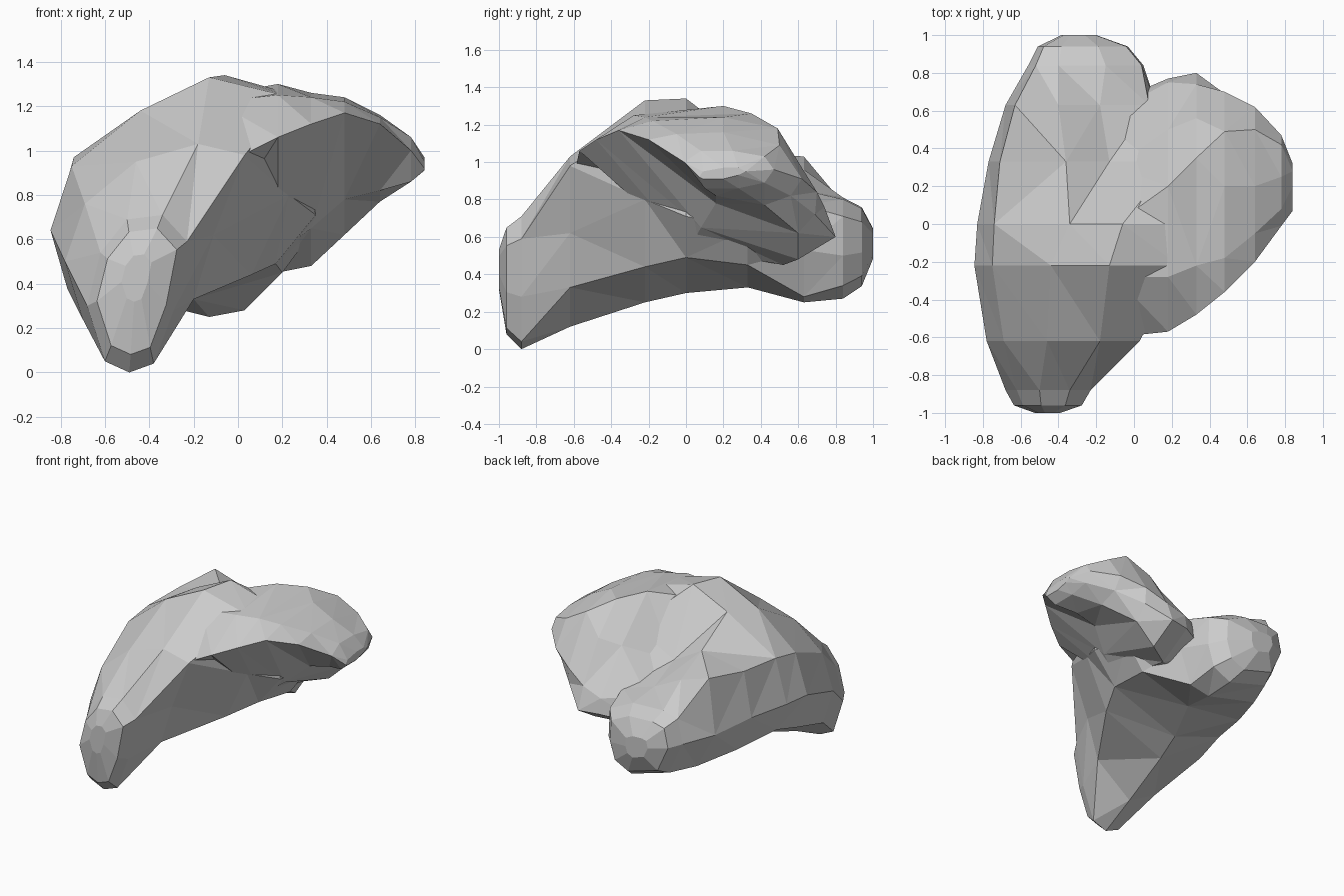
import bpy, bmesh
from mathutils import Vector


def section(axis, pos, pts):
    # Place a 2D outline on a plane across the x or y axis
    if axis == 'Y':
        return [Vector((a, pos, b)) for a, b in pts]
    return [Vector((pos, a, b)) for a, b in pts]


def shrink(ring, scale, offset):
    # Smaller copy of an outline, for rounding off an end
    mid = sum(ring, Vector()) / len(ring)
    return [mid.lerp(p, scale) + Vector(offset) for p in ring]


def loft(name, rings):
    # Skin closed outlines into a capped, faceted solid
    bm = bmesh.new()
    vs = [[bm.verts.new(p) for p in r] for r in rings]
    n = len(rings[0])
    for r, s in zip(vs, vs[1:]):
        for i in range(n):
            j = (i + 1) % n
            bm.faces.new((r[i], r[j], s[j], s[i]))
    bm.faces.new(vs[0])
    bm.faces.new(vs[-1])
    bmesh.ops.triangulate(bm, faces=bm.faces[:], quad_method='SHORT_EDGE')
    bmesh.ops.recalc_face_normals(bm, faces=bm.faces[:])
    me = bpy.data.meshes.new(name)
    bm.to_mesh(me)
    bm.free()
    ob = bpy.data.objects.new(name, me)
    bpy.context.collection.objects.link(ob)
    return ob


# Thick main lobe: outlines (x, z) from the front tail to the back knob
main = [
    (-0.88, [(-.68, .30), (-.62, .54), (-.50, .69), (-.34, .71),
             (-.23, .59), (-.29, .28), (-.38, .04), (-.49, .00), (-.60, .05)]),
    (-0.62, [(-.78, .50), (-.69, .76), (-.46, .95), (-.18, 1.03),
             (.03, .98), (-.11, .62), (-.20, .33), (-.48, .12), (-.70, .24)]),
    (-0.22, [(-.845, .64), (-.75, .93), (-.44, 1.18), (-.13, 1.33),
             (.24, 1.24), (.23, .80), (.06, .44), (-.42, .25), (-.77, .38)]),
    (0.00, [(-.83, .65), (-.74, .97), (-.34, 1.21), (-.06, 1.34),
            (.26, 1.25), (.35, .71), (.17, .49), (-.36, .30), (-.75, .44)]),
    (0.33, [(-.77, .66), (-.71, .99), (-.36, 1.05), (-.13, .92),
            (.20, 1.09), (.34, .64), (.20, .45), (-.20, .33), (-.65, .39)]),
    (0.63, [(-.68, .62), (-.63, 1.03), (-.40, .96), (-.18, .85),
            (.08, .77), (.12, .53), (.03, .28), (-.13, .25), (-.53, .35)]),
    (0.84, [(-.56, .60), (-.52, .78), (-.40, .81), (-.15, .80),
            (.04, .71), (.05, .50), (.00, .34), (-.14, .27), (-.45, .36)]),
]
rings = [section('Y', y, p) for y, p in main]
tail, knob = rings[0], rings[-1]
rings = ([shrink(tail, .3, (0, -.12, .07)), shrink(tail, .8, (0, -.08, .01))] + rings
         + [shrink(knob, .78, (-.02, .10, .0)), shrink(knob, .3, (-.05, .16, .0))])
lobe = loft("main_lobe", rings)

# Thinner side wing: outlines (y, z) from inside the main lobe to the tip
wing = [
    (-0.10, [(-.60, .92), (-.28, 1.22), (.00, 1.25), (.30, .90),
             (.60, .74), (.65, .55), (.48, .50), (.00, .62)]),
    (0.18, [(-.57, 1.06), (-.28, 1.25), (.20, 1.30), (.50, 1.01),
            (.75, .71), (.77, .60), (.52, .45), (.02, .54)]),
    (0.33, [(-.48, 1.12), (-.22, 1.24), (.35, 1.26), (.56, 1.05),
            (.74, .76), (.80, .60), (.60, .48), (.08, .65)]),
    (0.48, [(-.36, 1.17), (-.18, 1.22), (.20, 1.24), (.49, 1.18),
            (.70, .84), (.69, .72), (.60, .62), (.16, .78)]),
    (0.64, [(-.20, 1.12), (-.05, 1.15), (.20, 1.16), (.50, 1.09),
            (.62, .91), (.56, .82), (.42, .77), (.16, .82)]),
    (0.78, [(-.01, 1.00), (.08, 1.06), (.25, 1.06), (.42, 1.03),
            (.47, .96), (.42, .89), (.28, .86), (.10, .86)]),
    (0.84, [(.07, .92), (.09, .95), (.20, .97), (.28, .97),
            (.32, .95), (.28, .93), (.20, .91), (.09, .91)]),
]
side = loft("side_wing", [section('X', x, p) for x, p in wing])

# Fuse the wing into the lobe
mod = lobe.modifiers.new("fuse", 'BOOLEAN')
mod.operation = 'UNION'
mod.solver = 'EXACT'
mod.object = side
bpy.context.view_layer.objects.active = lobe
lobe.select_set(True)
bpy.ops.object.modifier_apply(modifier=mod.name)
bpy.data.objects.remove(side)
lobe.name = "organ_body"
